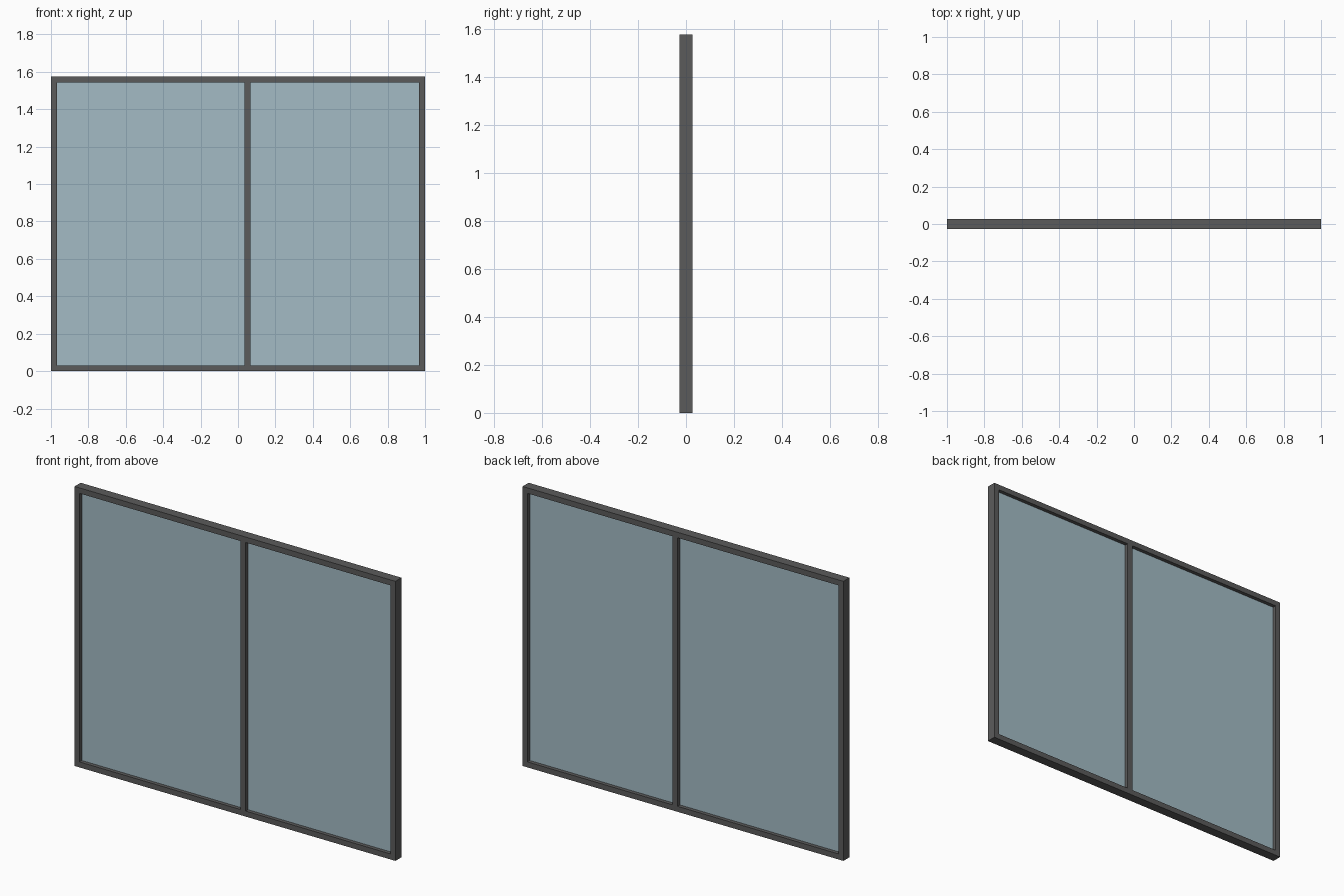
import bpy

if "Cube" in bpy.data.objects:
    bpy.data.objects.remove(bpy.data.objects["Cube"])

W, H, D = 2.0, 1.575, 0.054    # overall width, height, depth
F = 0.031                      # frame bar width
MX, MW = 0.05, 0.033           # mullion centre and width
GLASS = 0.012                  # pane thickness


def material(name, rgb):
    m = bpy.data.materials.new(name)
    m.diffuse_color = (*rgb, 1.0)
    m.use_nodes = True
    m.node_tree.nodes["Principled BSDF"].inputs["Base Color"].default_value = m.diffuse_color
    return m


frame_mat = material("dark grey frame", (0.105, 0.105, 0.105))
glass_mat = material("blue grey glass", (0.37, 0.50, 0.56))


def box(name, x0, x1, z0, z1, depth, mat):
    bpy.ops.mesh.primitive_cube_add(size=1, location=((x0 + x1) / 2, 0, (z0 + z1) / 2))
    ob = bpy.context.object
    ob.name = name
    ob.scale = (x1 - x0, depth, z1 - z0)
    bpy.ops.object.transform_apply(location=False, rotation=False, scale=True)
    ob.data.materials.append(mat)
    return ob


# Outer frame: full-width rails with stiles between them
box("bottom_rail", -W / 2, W / 2, 0, F, D, frame_mat)
box("top_rail", -W / 2, W / 2, H - F, H, D, frame_mat)
box("left_stile", -W / 2, -W / 2 + F, F, H - F, D, frame_mat)
box("right_stile", W / 2 - F, W / 2, F, H - F, D, frame_mat)

# Off-centre vertical divider
box("mullion", MX - MW / 2, MX + MW / 2, F, H - F, D, frame_mat)

# Two glass panes set in the middle of the frame depth
box("left_pane", -W / 2 + F, MX - MW / 2, F, H - F, GLASS, glass_mat)
box("right_pane", MX + MW / 2, W / 2 - F, F, H - F, GLASS, glass_mat)
